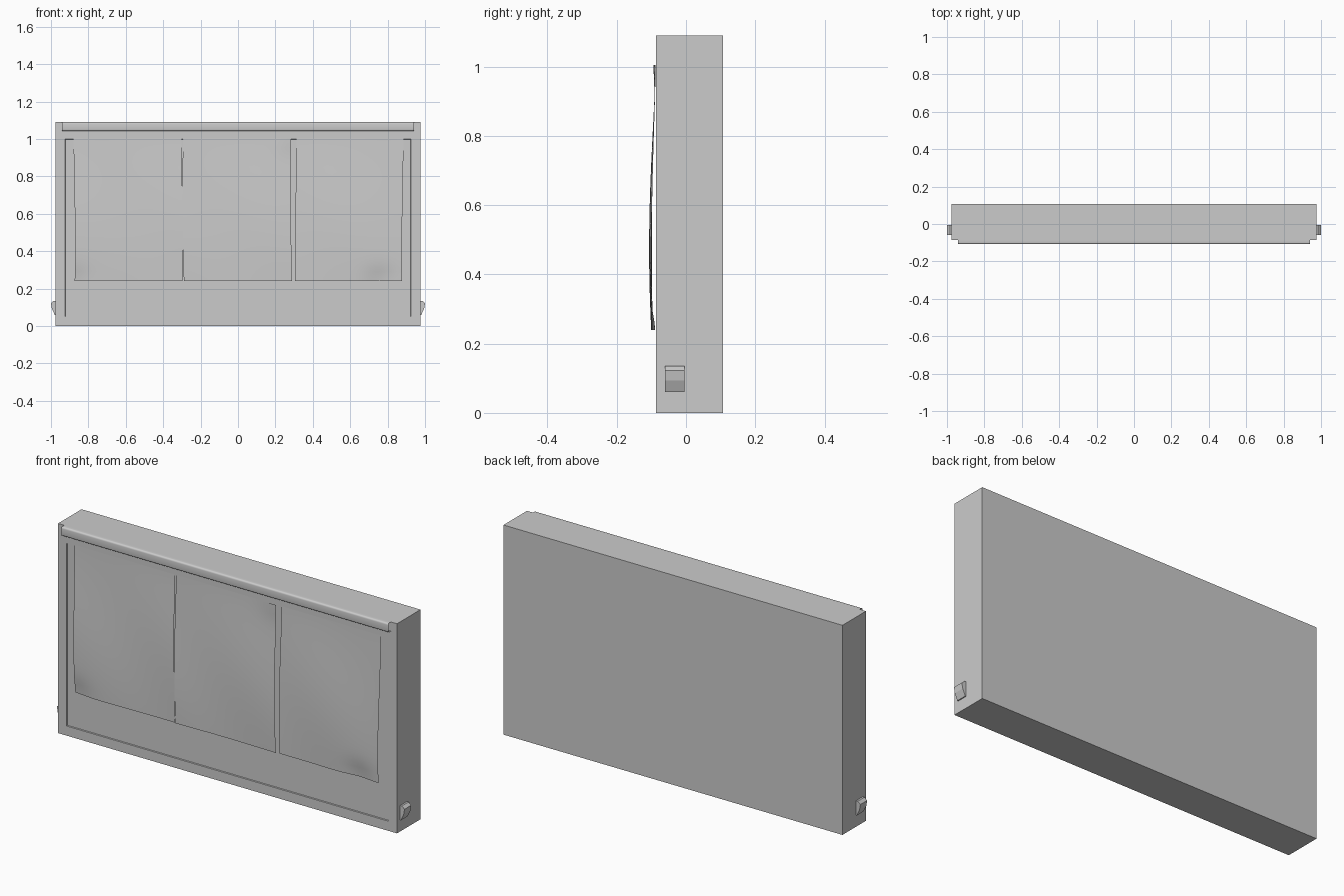
import bpy, bmesh, math

if "Cube" in bpy.data.objects:
    bpy.data.objects.remove(bpy.data.objects["Cube"])

W, TOP, FRONT, BACK = 0.975, 1.09, -0.086, 0.107


def make_object(name, bm, smooth=False):
    bmesh.ops.recalc_face_normals(bm, faces=bm.faces)
    me = bpy.data.meshes.new(name)
    bm.to_mesh(me)
    bm.free()
    ob = bpy.data.objects.new(name, me)
    bpy.context.collection.objects.link(ob)
    if smooth:
        bpy.context.view_layer.objects.active = ob
        ob.select_set(True)
        bpy.ops.object.shade_smooth_by_angle(angle=math.radians(40))
        ob.select_set(False)
    return ob


def sweep_x(name, profile, x0, x1, closed=False, smooth=False):
    """Extrude a (y, z) profile along x, leaving the ends open."""
    bm = bmesh.new()
    a = [bm.verts.new((x0, y, z)) for y, z in profile]
    b = [bm.verts.new((x1, y, z)) for y, z in profile]
    for i in range(len(profile) - (0 if closed else 1)):
        j = (i + 1) % len(profile)
        bm.faces.new((a[i], a[j], b[j], b[i]))
    return make_object(name, bm, smooth)


# Cabinet body with a shallow mitred frame around the front panel
bm = bmesh.new()


def ring(x, z0, z1, y):
    return [bm.verts.new((px, y, pz)) for px, pz in ((-x, z0), (x, z0), (x, z1), (-x, z1))]


rings = [ring(W, 0, TOP, BACK), ring(W, 0, TOP, FRONT),
         ring(W - 0.05, 0.05, 1.0, FRONT), ring(W - 0.052, 0.052, 0.998, FRONT + 0.005)]
for r, s in zip(rings, rings[1:]):
    for i in range(4):
        j = (i + 1) % 4
        bm.faces.new((r[i], r[j], s[j], s[i]))
bm.faces.new(rings[0])
bm.faces.new(rings[-1])
make_object("cabinet_body", bm)

# Rounded roll cover along the top, a thin strip open at both ends
yf, z0, r = -0.108, 1.042, 0.009
profile = [(FRONT, TOP)]
for cz, start in ((TOP - r, 90), (z0 + r, 180)):
    for k in range(5):
        t = math.radians(start + k * 22.5)
        profile.append((yf + r + r * math.cos(t), cz + r * math.sin(t)))
profile.append((FRONT, z0))
sweep_x("top_roll_cover", profile, -0.94, 0.94, smooth=True)


# Three hanging sheets, gently bulging with curled corners
def sheet(name, x0, x1, phase, curls, nx=24, nz=30):
    bm = bmesh.new()
    rows = []
    for k in range(nz + 1):
        v = k / nz
        z = 0.24 + 0.765 * v
        bulge = math.sin(math.pi * min(1, (1 - v) * 0.72)) ** 1.3
        row = []
        for i in range(nx + 1):
            u = i / nx
            wave = 0.8 + 0.2 * math.sin(5 * u + 3 * v + phase)
            y = FRONT - 0.0015 - 0.019 * bulge * wave
            for cu, cv, amount in curls:
                d = ((u - cu) / 0.14) ** 2 + ((v - cv) / 0.09) ** 2
                y += amount * math.exp(-d)
            x = x0 + (x1 - x0) * u + 0.004 * math.sin(4 * v + phase)
            row.append(bm.verts.new((x, y, z)))
        rows.append(row)
    for lo, hi in zip(rows, rows[1:]):
        for i in range(nx):
            bm.faces.new((lo[i], lo[i + 1], hi[i + 1], hi[i]))
    make_object(name, bm, smooth=True)


sheet("left_sheet", -0.875, -0.298, 0.5, [(0, 0, 0.010)])
sheet("middle_sheet", -0.293, 0.285, 2.2, [(1, 1, -0.006)])
sheet("right_sheet", 0.308, 0.88, 4.0, [(0.8, 0, 0.012)])

# Small wedge-shaped latches on both sides
for side, label in ((1, "right"), (-1, "left")):
    bm = bmesh.new()
    shape = [(0.974, 0.06), (0.974, 0.135), (0.985, 0.135), (1.0, 0.122), (0.995, 0.093), (0.98, 0.06)]
    caps = [[bm.verts.new((side * x, y, z)) for x, z in shape] for y in (-0.06, -0.005)]
    for c in caps:
        bm.faces.new(c)
    for i in range(len(shape)):
        j = (i + 1) % len(shape)
        bm.faces.new((caps[0][i], caps[0][j], caps[1][j], caps[1][i]))
    make_object(label + "_side_latch", bm)
